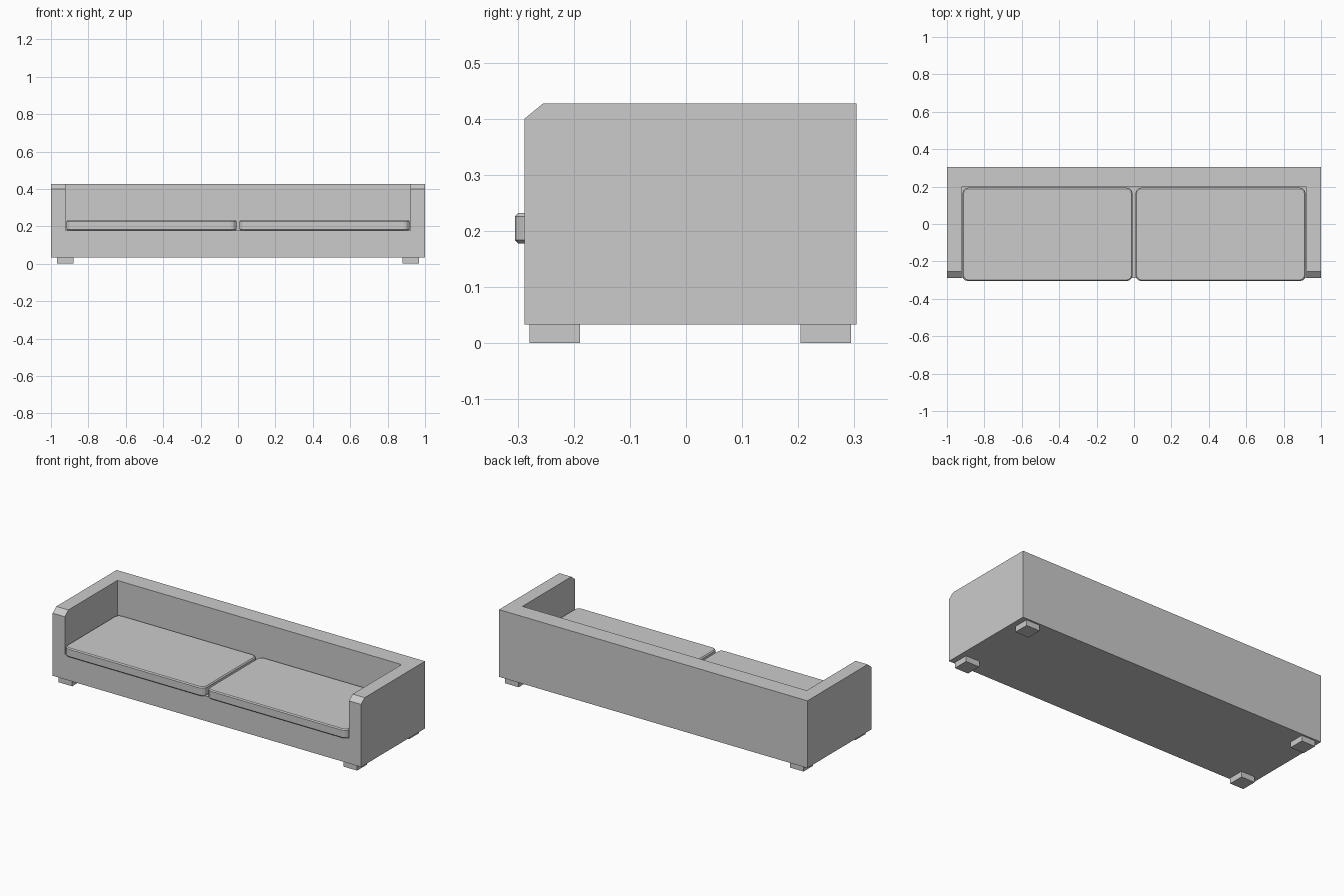
import bpy, bmesh

if "Cube" in bpy.data.objects:
    bpy.data.objects.remove(bpy.data.objects["Cube"])

X_ARM, Y_FRONT, Y_BACK = 0.922, -0.288, 0.304
Z_BASE, Z_SEAT, Z_TOP = 0.033, 0.179, 0.427


def new_object(name, bm):
    bmesh.ops.recalc_face_normals(bm, faces=bm.faces)
    mesh = bpy.data.meshes.new(name)
    bm.to_mesh(mesh)
    bm.free()
    obj = bpy.data.objects.new(name, mesh)
    bpy.context.collection.objects.link(obj)
    return obj


def box_bm(x0, x1, y0, y1, z0, z1):
    bm = bmesh.new()
    bmesh.ops.create_cube(bm, size=1)
    bmesh.ops.scale(bm, vec=(x1 - x0, y1 - y0, z1 - z0), verts=bm.verts)
    bmesh.ops.translate(bm, vec=((x0 + x1) / 2, (y0 + y1) / 2, (z0 + z1) / 2), verts=bm.verts)
    return bm


# Frame: side profile with chamfered arm fronts, extruded across the width
bm = bmesh.new()
profile = [(Y_FRONT, Z_BASE), (Y_BACK, Z_BASE), (Y_BACK, Z_TOP), (-0.255, Z_TOP), (Y_FRONT, 0.40)]
face = bm.faces.new([bm.verts.new((-1, y, z)) for y, z in profile])
ext = bmesh.ops.extrude_face_region(bm, geom=[face])
bmesh.ops.translate(bm, vec=(2, 0, 0),
                    verts=[g for g in ext["geom"] if isinstance(g, bmesh.types.BMVert)])
frame = new_object("sofa_frame", bm)

# Seating recess carved out of the frame
cutter = new_object("recess_cutter", box_bm(-X_ARM, X_ARM, -0.5, 0.199, Z_SEAT, 0.6))
cutter.hide_render = True
mod = frame.modifiers.new("recess", 'BOOLEAN')
mod.operation, mod.solver, mod.object = 'DIFFERENCE', 'EXACT', cutter
bpy.context.view_layer.objects.active = frame
bpy.ops.object.modifier_apply(modifier=mod.name)
bpy.data.objects.remove(cutter)

for side, sx in (("left", -1), ("right", 1)):
    # Seat cushion: rounded corners in plan, softened rims
    x0, x1 = sorted((sx * 0.008, sx * 0.917))
    bm = box_bm(x0, x1, -0.305, 0.194, 0.178, 0.232)
    upright = [e for e in bm.edges if abs(e.verts[0].co.z - e.verts[1].co.z) > 0.01]
    bmesh.ops.bevel(bm, geom=upright, offset=0.03, segments=3, profile=0.5, affect='EDGES')
    rims = [e for e in bm.edges if abs(e.verts[0].co.z - e.verts[1].co.z) < 1e-5]
    bmesh.ops.bevel(bm, geom=rims, offset=0.006, segments=1, affect='EDGES')
    new_object(f"{side}_seat_cushion", bm)

    # Block feet
    for end, y0 in (("front", -0.279), ("back", 0.204)):
        x0, x1 = sorted((sx * 0.88, sx * 0.968))
        new_object(f"{side}_{end}_foot", box_bm(x0, x1, y0, y0 + 0.09, 0, Z_BASE))
